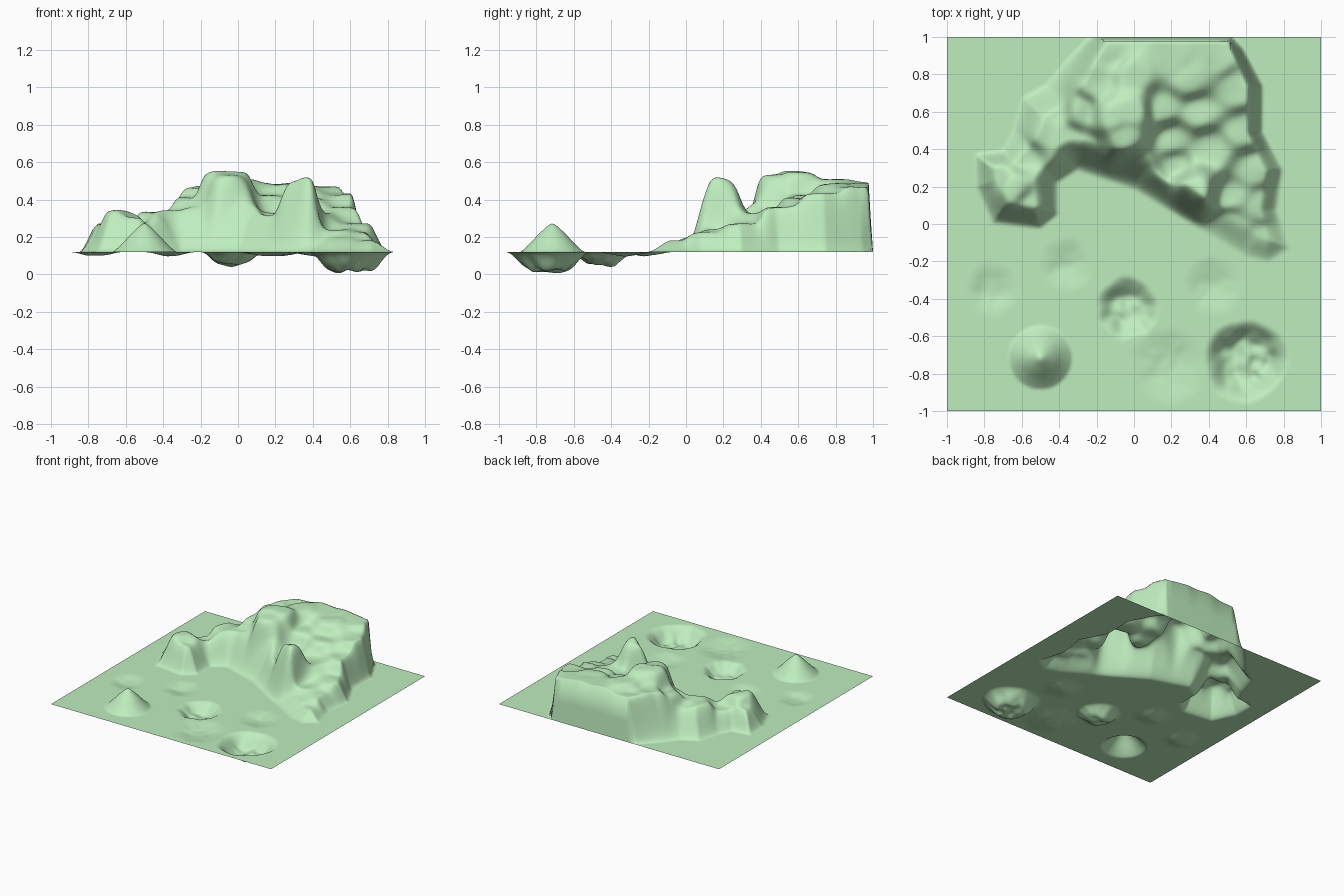
import bpy, bmesh, math
from mathutils import Vector, noise

if "Cube" in bpy.data.objects:
    bpy.data.objects.remove(bpy.data.objects["Cube"])

N = 170          # grid cells per side
BASE = 0.12      # level of the flat ground

# massif foot outline: x, y, slope width
FOOT = [(-.24, 1, .10), (-.38, .86, .16), (-.47, .75, .16), (-.60, .68, .16),
        (-.65, .50, .14), (-.70, .40, .10), (-.85, .38, .10), (-.85, .20, .12),
        (-.76, .0, .14), (-.5, -.03, .12), (-.4, .05, .12), (-.40, .22, .14),
        (-.30, .28, .18), (0, .18, .20), (.3, 0, .17), (.6, -.18, .14),
        (.72, -.21, .12), (.84, -.13, .12), (.77, .08, .10), (.80, .30, .10),
        (.69, .50, .09), (.69, .75, .09), (.58, .95, .07), (.52, 1, .03),
        (.45, 1, .025), (-.18, 1, .025)]

# massif heights above ground: x, y, height
PEAKS = [(-.65, .20, .22), (-.54, .10, .18), (-.76, .25, .15), (-.60, .37, .14),
         (-.50, .50, .21), (-.42, .62, .20), (-.35, .45, .22), (-.25, .40, .24),
         (-.28, .60, .29), (-.20, .75, .35), (-.12, .57, .43), (0, .60, .43),
         (-.05, .46, .41), (0, .80, .39), (-.12, .92, .34), (.2, .90, .37),
         (.45, .90, .35), (.3, .77, .36), (.15, .62, .30), (.35, .60, .29),
         (.55, .72, .31), (.2, .45, .21), (.4, .40, .20), (.22, .31, .16),
         (.6, .50, .24), (.11, .19, .28), (.35, .17, .40), (.30, .18, .38),
         (.5, .15, .12), (.65, .30, .15), (.70, .10, .10), (.70, -.08, .06),
         (.5, .0, .07), (.0, .30, .25)]

# craters and shallow dips: x, y, radius, depth, floor fraction
DIPS = [(-.03, -.45, .17, .065, .35), (.60, -.73, .23, .10, .40),
        (-.76, -.35, .15, .022, 0), (-.36, -.22, .15, .022, 0),
        (.42, -.33, .17, .022, 0), (.19, -.76, .22, .022, .1)]


def smooth(t):
    t = max(0.0, min(1.0, t))
    return t * t * (3 - 2 * t)


def foot_mask(x, y):
    """0 outside the massif, rising to 1 over the local slope width."""
    inside, best, mask = False, 9, 0
    for i, (bx, by, bw) in enumerate(FOOT):
        ax, ay, aw = FOOT[i - 1]
        if (ay > y) != (by > y) and x < (bx - ax) * (y - ay) / (by - ay) + ax:
            inside = not inside
        dx, dy = bx - ax, by - ay
        t = max(0, min(1, ((x - ax) * dx + (y - ay) * dy) / (dx * dx + dy * dy)))
        d = math.hypot(x - ax - t * dx, y - ay - t * dy) / (aw + (bw - aw) * t)
        best = min(best, d)
    return smooth(best) if inside else 0


def massif(x, y):
    m = foot_mask(x, y)
    if m == 0:
        return 0
    total = weight = 0
    for px, py, h in PEAKS:
        w = 1 / ((x - px) ** 2 + (y - py) ** 2 + .0025) ** 2.5
        total += w * h
        weight += w
    bumps = .012 * noise.noise(Vector((x * 7, y * 7, 2)))
    return m * (total / weight + bumps)


def height(x, y):
    z = massif(x, y)
    # lone cone hill
    r = math.hypot(x + .5, y + .715)
    if r < .17:
        t = 1 - math.sqrt(r * r + .0003) / .17
        z += max(0, .17 * t * (.8 + .2 * min(1, t * 2)))
    # craters
    for cx, cy, rad, depth, floor in DIPS:
        a = math.atan2(y - cy, x - cx)
        wob = 1 + .12 * noise.noise(Vector((math.cos(a) * 2, math.sin(a) * 2, cx * 9)))
        d = math.hypot(x - cx, y - cy) / (rad * wob)
        if d < 1:
            rough = 1 + .3 * noise.noise(Vector((x * 14, y * 14, 5)))
            z -= depth * smooth((1 - d) / (1 - floor)) * rough
    return z


# terrain sheet
bm = bmesh.new()
bmesh.ops.create_grid(bm, x_segments=N, y_segments=N, size=1)
for v in bm.verts:
    v.co.z = max(0, BASE + height(v.co.x, v.co.y))
mesh = bpy.data.meshes.new("terrain")
bm.to_mesh(mesh)
bm.free()
mesh.shade_smooth()
terrain = bpy.data.objects.new("terrain", mesh)
bpy.context.collection.objects.link(terrain)

# pale green ground
mat = bpy.data.materials.new("pale_green")
mat.diffuse_color = (.52, .85, .52, 1)
mat.use_nodes = True
mat.node_tree.nodes["Principled BSDF"].inputs["Base Color"].default_value = mat.diffuse_color
mesh.materials.append(mat)
